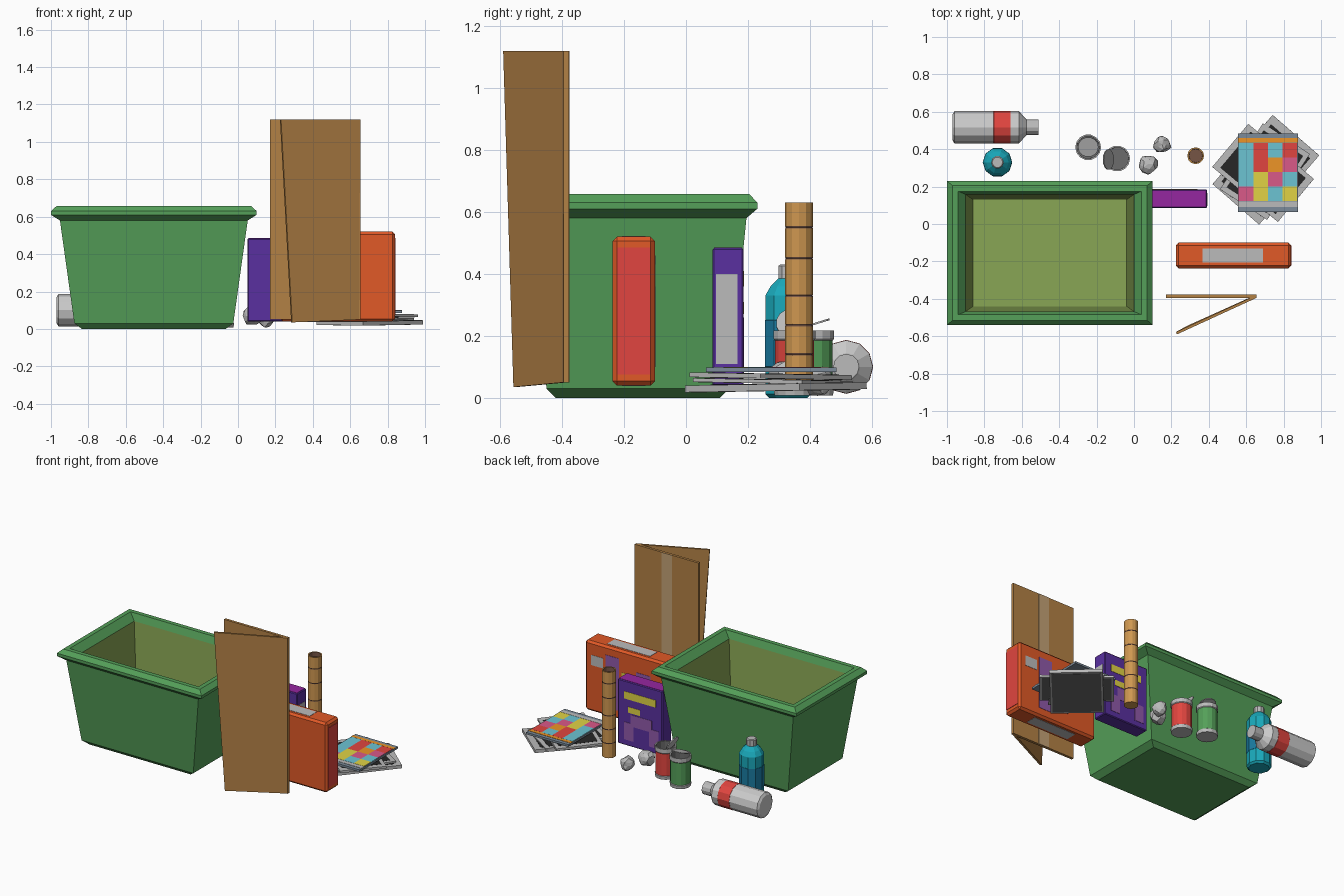
import bpy, bmesh, math, random
from mathutils import Matrix, Vector

if "Cube" in bpy.data.objects:
    bpy.data.objects.remove(bpy.data.objects["Cube"])
random.seed(4)
PAL = dict(green=(.09, .35, .1), olive=(.25, .38, .09), teal=(.01, .4, .5), blue=(.01, .2, .36),
           red=(.75, .06, .05), orange=(.75, .1, .02), purple=(.1, .03, .35), lilac=(.28, .1, .4),
           violet=(.3, .02, .35), yellow=(.75, .65, .06), card=(.45, .22, .06), edge=(.62, .31, .08),
           tape=(.55, .36, .18), brown=(.18, .09, .06), black=(.02, .02, .02), grey=(.5, .5, .5),
           white=(.75, .75, .72), cyan=(.15, .55, .65), pink=(.7, .1, .25), slate=(.2, .26, .32),
           dark=(.15, .15, .15), amber=(.85, .3, .02))
MATS = {}


def mat(n):
    if n not in MATS:
        MATS[n] = bpy.data.materials.new(n)
        MATS[n].diffuse_color = (*PAL[n], 1)
    return MATS[n]


def finish(bm, name, cols, M=None):
    bmesh.ops.recalc_face_normals(bm, faces=bm.faces)
    me = bpy.data.meshes.new(name)
    bm.to_mesh(me)
    bm.free()
    for c in cols:
        me.materials.append(mat(c))
    ob = bpy.data.objects.new(name, me)
    bpy.context.collection.objects.link(ob)
    if M is not None:
        ob.matrix_world = M
    return ob


def loft(name, rings, cols, seg, M=None):
    """Skin closed rings of points and cap both ends; seg = colour index per band."""
    bm = bmesh.new()
    R = [[bm.verts.new(p) for p in r] for r in rings]
    n = len(R[0])
    for a, b, s in zip(R, R[1:], seg):
        for i in range(n):
            j = (i + 1) % n
            bm.faces.new((a[i], a[j], b[j], b[i])).material_index = s
    bm.faces.new(R[0]).material_index = seg[0]
    bm.faces.new(R[-1]).material_index = seg[-1]
    return finish(bm, name, cols, M)


def lathe(name, prof, n, cols, seg, M):
    rings = [[(r * math.cos(math.tau * i / n), r * math.sin(math.tau * i / n), z) for i in range(n)]
             for r, z in prof]
    return loft(name, rings, cols, seg, M)


def box(name, x, y, z, col, bevel=0, M=None):
    bm = bmesh.new()
    bmesh.ops.create_cube(bm, size=1)
    for v in bm.verts:
        v.co = [(a + b) / 2 + c * (b - a) for (a, b), c in zip((x, y, z), v.co)]
    if bevel:
        bmesh.ops.bevel(bm, geom=bm.edges[:], offset=bevel, segments=1, affect='EDGES')
    return finish(bm, name, [col], M)


T = Matrix.Translation


def rot(a, ax):
    return Matrix.Rotation(math.radians(a), 4, ax)


# Open tub with flared rim
def rect(hx, hy, z):
    return [(-.45 + sx * hx, -.155 + sy * hy, z) for sx, sy in ((-1, -1), (1, -1), (1, 1), (-1, 1))]


loft("bin", [rect(*r) for r in ((.385, .265, 0), (.425, .295, .03), (.502, .35, .58), (.55, .385, .61),
                                (.55, .385, .63), (.52, .36, .657), (.49, .33, .657), (.45, .313, .61),
                                (.41, .285, .05))],
     ["green", "olive"], [0] * 7 + [1])

# Bottles
lathe("lying_bottle", [(.07, -.23), (.086, -.22), (.086, -.01), (.087, -.009), (.087, .079), (.086, .08),
                       (.086, .125), (.045, .162), (.042, .165), (.042, .23)], 12,
      ["white", "red", "grey"], [0, 0, 1, 1, 1, 0, 0, 2, 2],
      T((-.74, .517, .1)) @ rot(90, 'Y'))
lathe("standing_bottle", [(.065, 0), (.078, .012), (.078, .1), (.079, .101), (.079, .25), (.078, .251),
                          (.078, .33), (.06, .36), (.034, .385), (.034, .425), (.028, .43)], 10,
      ["teal", "blue", "grey"], [0, 0, 1, 1, 1, 0, 0, 0, 2, 2],
      T((-.73, .33, 0)))

# Open food cans with bent lids
for name, col, x, y, lid in (
        ("green_can", "green", -.245, .41, T((-.245, .412, .238)) @ rot(17, 'X')),
        ("red_can", "red", -.09, .35, T((-.137, .345, .24)) @ rot(60, 'Y'))):
    lathe(name, [(.058, .008), (.066, .008), (.069, .03), (.065, .033), (.065, .185), (.069, .19),
                 (.069, .218), (.061, .218), (.06, .02)], 14,
          ["grey", col, "dark"], [0, 0, 0, 1, 0, 0, 0, 2], T((x, y, 0)))
    lathe(name + "_lid", [(.055, -.003), (.055, .003)], 14, ["grey"], [0], lid)

# Crumpled paper balls
for i, (x, y, z, r) in enumerate(((.075, .32, .07, .054), (.15, .425, .055, .05))):
    bm = bmesh.new()
    bmesh.ops.create_icosphere(bm, subdivisions=2, radius=r)
    for v in bm.verts:
        v.co *= random.uniform(.8, 1.08)
    finish(bm, f"paper_ball_{i + 1}", ["grey"], T((x, y, z)))

# Cardboard tube with wrap seams
prof = [(.036, .04), (.045, .04)]
for z in (.14, .235, .33, .45, .55):
    prof += [(.045, z - .004), (.043, z), (.045, z + .004)]
prof += [(.045, .63), (.037, .63), (.036, .6)]
lathe("cardboard_tube", prof, 12, ["edge", "brown"],
      [0] + [0, 1, 1] * 5 + [0, 0, 1], T((.33, .365, 0)))

# Orange carton with printed panels
box("orange_box", (.225, .84), (-.237, -.1), (.04, .52), "orange", .014)
box("orange_box_end", (.825, .843), (-.222, -.115), (.075, .485), "red")
for s, z in (("top", .52), ("bottom", .04)):
    box("orange_box_label_" + s, (.365, .69), (-.207, -.13), (z - .002, z + .002), "grey")
for i, (x, z, c) in enumerate((((.58, .68), (.1, .46), "lilac"), ((.45, .58), (.14, .24), "lilac"),
                               ((.34, .45), (.2, .4), "lilac"), ((.7, .79), (.36, .43), "grey"),
                               ((.46, .56), (.3, .37), "yellow"))):
    box(f"orange_box_print_{i}", x, (-.101, -.098), z, c)

# Purple carton with printed panels
box("purple_box", (.05, .39), (.085, .185), (.04, .483), "purple", .005)
box("purple_box_top", (.055, .385), (.09, .18), (.48, .485), "violet")
box("purple_box_side_label", (.388, .392), (.097, .166), (.11, .4), "grey")
for i, (x, z, c) in enumerate((((.1, .34), (.36, .41), "yellow"), ((.22, .31), (.27, .31), "yellow"),
                               ((.08, .15), (.08, .2), "lilac"), ((.27, .34), (.08, .2), "lilac"),
                               ((.13, .29), (.18, .26), "lilac"))):
    box(f"purple_box_print_{i}", x, (.184, .187), z, c)

# Folded cardboard sheet: upright panel and leaning flap
box("cardboard_panel", (.17, .655), (-.396, -.378), (.05, 1.12), "card")
box("cardboard_tape", (.37, .45), (-.379, -.376), (.05, 1.12), "tape")
flap = []
for lx, ly, rx, z0, z1 in ((.29, -.557, .65, .035, .05), (.23, -.59, .655, 1.12, 1.12)):
    a, b = Vector((lx, ly, z0)), Vector((rx, -.395, z1))
    d = (b - a).normalized()
    nrm = Vector((d.y, -d.x, 0)) * .014
    flap.append([a, b, b - nrm, a - nrm])
loft("cardboard_flap", flap, ["card"], [0])


# Newspaper and magazine stack
def newspaper(name, x, y, z, w, l, a, tilt, t):
    M = T((x, y, z)) @ rot(tilt, 'X') @ rot(a, 'Z')
    box(name, (-w / 2, w / 2), (-l / 2, l / 2), (-t / 2, t / 2), "grey", 0, M)
    for i, s in enumerate((-1, 1)):
        box(f"{name}_print_{i}", (-w * .42, w * .42), (s * l * .29 - .06, s * l * .29 + .06),
            (t / 2 - .001, t / 2 + .001), "black", 0, M)
    box(name + "_underside", (-w * .46, w * .46), (-l * .47, l * .47), (-t / 2 - .001, -t / 2 + .001),
        "dark", 0, M)


newspaper("newspaper_lower", .705, .29, .034, .33, .49, -41, 1, .022)
newspaper("newspaper_middle", .7, .28, .053, .3, .42, -33, -1, .012)
newspaper("newspaper_upper", .69, .273, .07, .3, .458, 50, -1, .015)
box("magazine", (.555, .877), (.065, .485), (.084, .098), "slate")
cover = [("grey", .555, .877, .09, .12), ("amber", .555, .877, .435, .46)]
grid = ["pink", "yellow", "cyan", "yellow", "cyan", "yellow", "pink", "cyan",
        "cyan", "red", "amber", "pink", "cyan", "red", "cyan", "red"]
for k, c in enumerate(grid):
    i, j = k % 4, k // 4
    cover.append((c, .56 + i * .078, .638 + i * .078, .122 + j * .078, .2 + j * .078))
for k, (c, x0, x1, y0, y1) in enumerate(cover):
    box(f"magazine_print_{k}", (x0, x1), (y0, y1), (.097, .1), c)

for m in bpy.data.materials:
    if m.users and not m.is_grease_pencil:
        m.use_nodes = True
        m.node_tree.nodes["Principled BSDF"].inputs["Base Color"].default_value = m.diffuse_color
